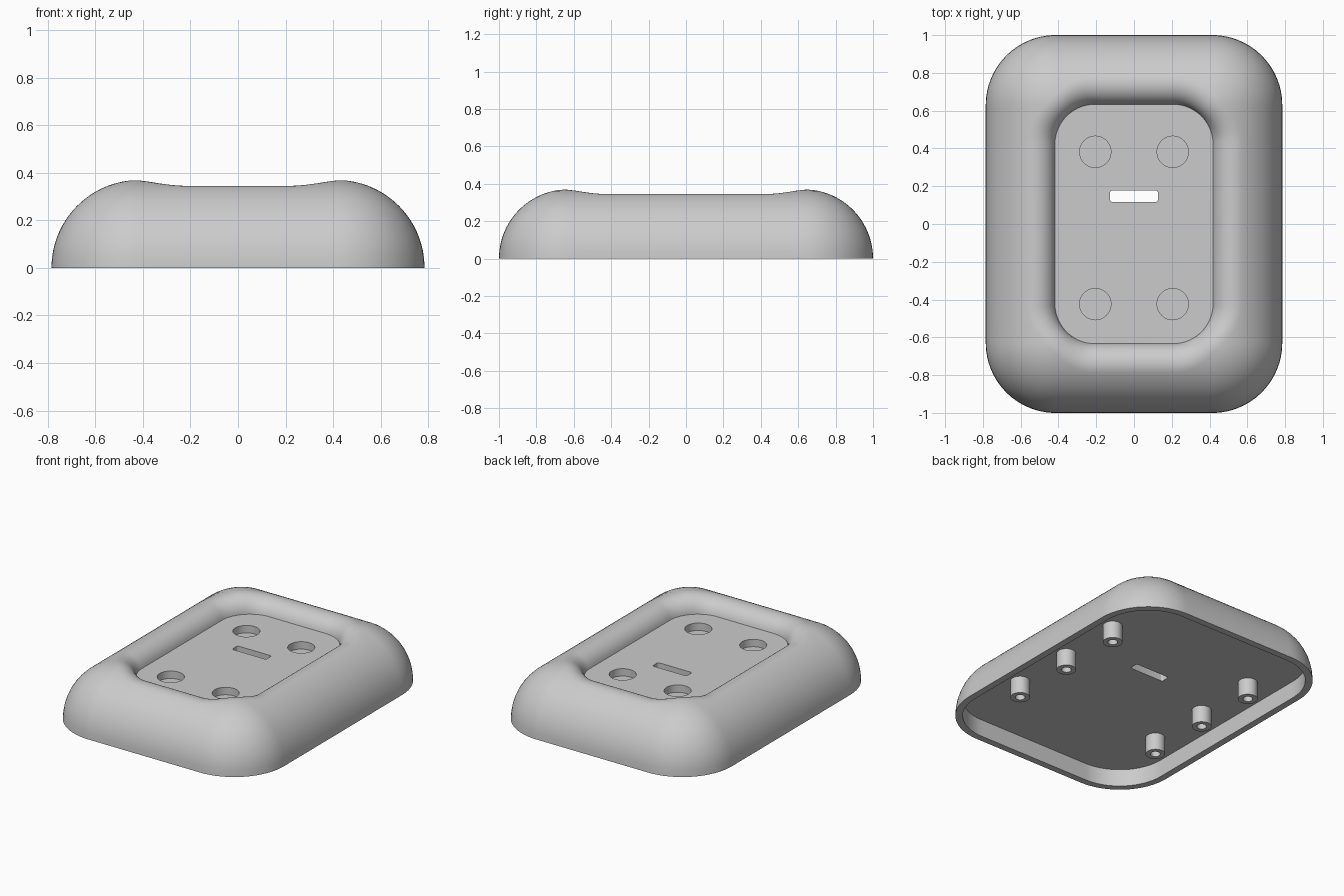
import bpy, bmesh, math
from mathutils import Vector

if "Cube" in bpy.data.objects:
    bpy.data.objects.remove(bpy.data.objects["Cube"], do_unlink=True)

DOME, LIP = 0.37, 0.11              # outer round and pocket lip radii
CORE_X, CORE_Y = 0.415, 0.63        # rectangle that the dome is swept around
POCKET_R, FLOOR = 0.2, 0.26         # pocket corner radius and floor height
WALL, CEILING = 0.045, 0.115        # underside rim width and cavity height

grey = bpy.data.materials.new("light grey")
grey.use_nodes = True
COLOUR = (0.6, 0.6, 0.6, 1)
grey.diffuse_color = COLOUR
grey.node_tree.nodes["Principled BSDF"].inputs["Base Color"].default_value = COLOUR


def make(name, bm):
    bmesh.ops.recalc_face_normals(bm, faces=bm.faces)
    mesh = bpy.data.meshes.new(name)
    bm.to_mesh(mesh)
    bm.free()
    mesh.materials.append(grey)
    obj = bpy.data.objects.new(name, mesh)
    bpy.context.collection.objects.link(obj)
    return obj


def smooth(obj):
    bpy.ops.object.select_all(action='DESELECT')
    obj.select_set(True)
    bpy.context.view_layer.objects.active = obj
    bpy.ops.object.shade_smooth_by_angle(angle=math.radians(30))


def bridge(bm, a, b):
    for i in range(len(a)):
        j = (i + 1) % len(a)
        bm.faces.new((a[i], a[j], b[j], b[i]))


def arc(a, b, t):
    """Unit direction turned part way from a to b."""
    w = a.angle(b)
    return (a * math.sin((1 - t) * w) + b * math.sin(t * w)) / math.sin(w)


def section(phi, sx, sy):
    """Points from pocket floor over the lip and dome to the cavity ceiling."""
    n = Vector((math.cos(phi), math.sin(phi), 0))
    corner = Vector((CORE_X - POCKET_R, CORE_Y - POCKET_R, 0))
    c = corner + n * (POCKET_R + LIP)
    q = Vector((min(c.x, CORE_X), min(c.y, CORE_Y), 0))
    out = c - q
    c.z = math.sqrt((DOME - LIP) ** 2 - out.length_squared)
    m = (c - q).normalized()
    out.normalize()
    w = (-n).angle(m)
    start = math.asin((FLOOR - c.z) * math.sin(w) / (LIP * m.z)) / w
    steps = 12
    pts = [c + LIP * arc(-n, m, start + (1 - start) * i / steps) for i in range(steps)]
    pts += [q + DOME * arc(m, out, i / steps) for i in range(steps + 1)]
    inner = q + out * (DOME - WALL)
    pts += [inner, inner + Vector((0, 0, CEILING))]
    return [Vector((p.x * sx, p.y * sy, p.z)) for p in pts]


# Housing shell: sections swept round the four corners
turn = math.acos((CORE_X - (CORE_X - POCKET_R)) / (POCKET_R + LIP))
low, high = math.pi / 2 - turn, turn
angles = [low * i / 8 for i in range(8)]
angles += [low + (high - low) * i / 18 for i in range(18)]
angles += [high + (math.pi / 2 - high) * i / 8 for i in range(9)]
sections = []
for sx, sy in ((1, 1), (-1, 1), (-1, -1), (1, -1)):
    order = angles if sx * sy > 0 else angles[::-1]
    sections += [section(phi, sx, sy) for phi in order]

bm = bmesh.new()
loops = [[bm.verts.new(p) for p in ring] for ring in zip(*sections)]
for a, b in zip(loops, loops[1:]):
    bridge(bm, a, b)
bm.faces.new(loops[0])
bm.faces.new(loops[-1])
housing = make("housing", bm)

# Cutters: four round recesses and one through slot
cutters = []
for x in (-0.205, 0.205):
    for y in (0.382, -0.424):
        bm = bmesh.new()
        bmesh.ops.create_cone(bm, cap_ends=True, segments=48, radius1=0.083,
                              radius2=0.083, depth=0.1)
        bmesh.ops.translate(bm, verts=bm.verts, vec=(x, y, FLOOR))
        cutters.append(make("recess_cutter", bm))
bm = bmesh.new()
bmesh.ops.create_cube(bm, size=1)
bmesh.ops.scale(bm, verts=bm.verts, vec=(0.254, 0.06, 0.4))
uprights = [e for e in bm.edges if abs(e.verts[0].co.z - e.verts[1].co.z) > 0.1]
bmesh.ops.bevel(bm, geom=uprights, offset=0.012, segments=4, profile=0.5,
                affect='EDGES')
bmesh.ops.translate(bm, verts=bm.verts, vec=(0, 0.147, 0.2))
cutters.append(make("slot_cutter", bm))

for cutter in cutters:
    mod = housing.modifiers.new("cut", 'BOOLEAN')
    mod.operation, mod.solver, mod.object = 'DIFFERENCE', 'EXACT', cutter
bpy.context.view_layer.update()
graph = bpy.context.evaluated_depsgraph_get()
cut_mesh = bpy.data.meshes.new_from_object(housing.evaluated_get(graph))
housing.modifiers.clear()
housing.data = cut_mesh
for cutter in cutters:
    bpy.data.objects.remove(cutter, do_unlink=True)
smooth(housing)


# Screw bosses under the shell, each with a blind hole
def boss(x, y):
    bm = bmesh.new()
    rings = []
    for r, z in ((0.06, CEILING + 0.005), (0.06, 0), (0.03, 0), (0.03, 0.09)):
        rings.append([bm.verts.new((x + r * math.cos(a), y + r * math.sin(a), z))
                      for a in (math.tau * i / 32 for i in range(32))])
    for a, b in zip(rings, rings[1:]):
        bridge(bm, a, b)
    bm.faces.new(rings[0])
    bm.faces.new(rings[-1])
    smooth(make("screw_boss", bm))


for x in (-0.54, 0.54):
    for y in (-0.44, 0, 0.44):
        boss(x, y)
